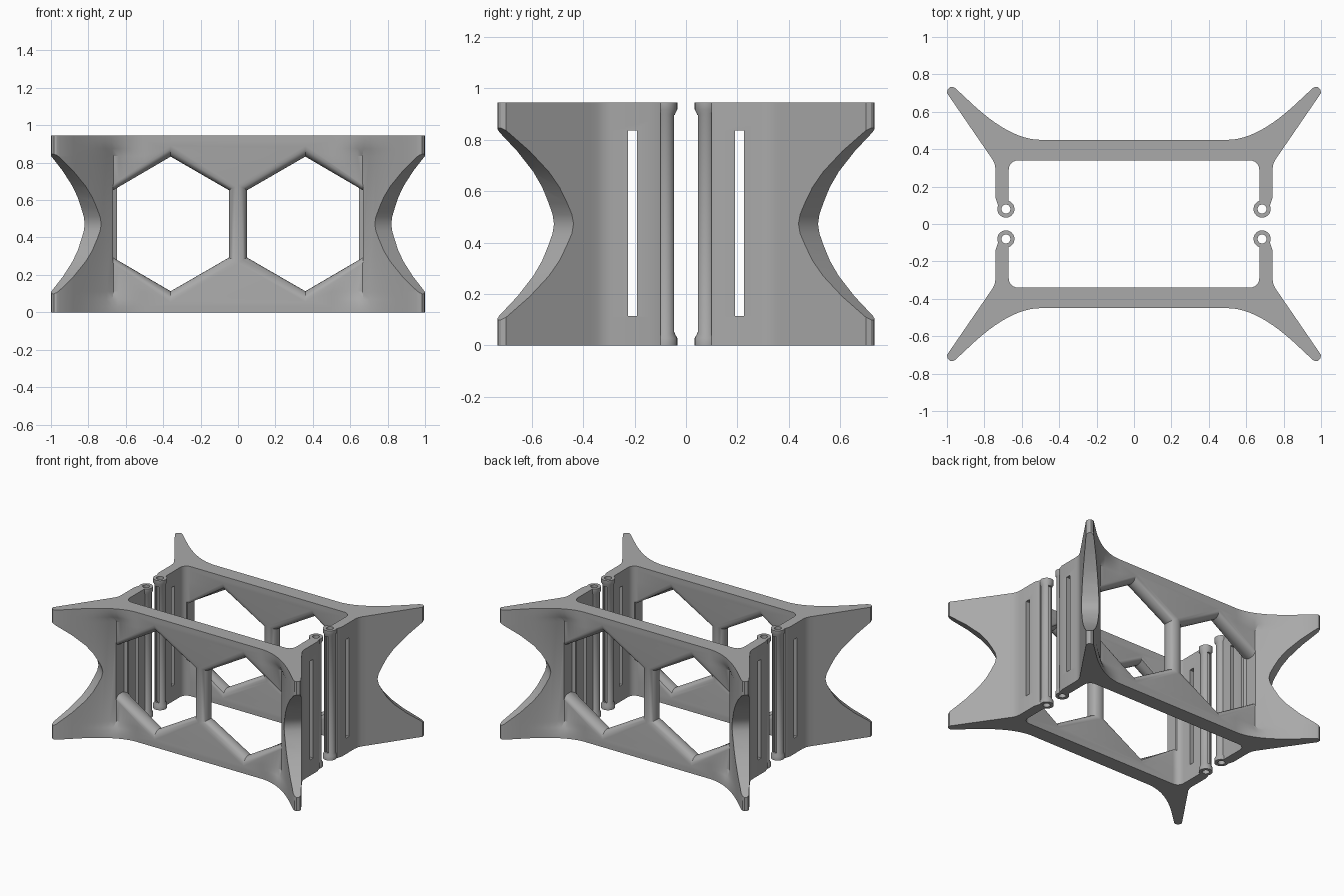
import bpy, bmesh, math
from mathutils import Vector

if "Cube" in bpy.data.objects:
    bpy.data.objects.remove(bpy.data.objects["Cube"])

H = 0.945
grey = bpy.data.materials.new("grey")
grey.diffuse_color = (0.40, 0.40, 0.40, 1)
grey.use_nodes = True
grey.node_tree.nodes["Principled BSDF"].inputs["Base Color"].default_value = grey.diffuse_color


def loft(name, rings):
    """Closed solid through rings with equal point counts."""
    bm = bmesh.new()
    loops = [[bm.verts.new(p) for p in r] for r in rings]
    n = len(loops[0])
    for a, b in zip(loops, loops[1:]):
        for i in range(n):
            j = (i + 1) % n
            bm.faces.new((a[i], a[j], b[j], b[i]))
    bm.faces.new(loops[0][::-1])
    bm.faces.new(loops[-1])
    bmesh.ops.recalc_face_normals(bm, faces=bm.faces)
    me = bpy.data.meshes.new(name)
    bm.to_mesh(me)
    bm.free()
    ob = bpy.data.objects.new(name, me)
    bpy.context.collection.objects.link(ob)
    return ob


def boolean(target, tool, op):
    m = target.modifiers.new(op, 'BOOLEAN')
    m.operation, m.object, m.solver = op, tool, 'EXACT'
    bpy.context.view_layer.objects.active = target
    bpy.ops.object.modifier_apply(modifier=m.name)
    bpy.data.objects.remove(tool)


def box(name, x0, x1, y0, y1, z0, z1):
    return loft(name, [[(x0, y0, z), (x1, y0, z), (x1, y1, z), (x0, y1, z)] for z in (z0, z1)])


def lathe(name, cx, cy, prof, n=24):
    return loft(name, [[(cx + r * math.cos(2 * math.pi * i / n),
                         cy + r * math.sin(2 * math.pi * i / n), z)
                        for i in range(n)] for r, z in prof])


# frame outline: wall, corner fillet, fin, hinge arm
def outline(z, fillet):
    A, C, B = Vector((0.50, 0.45)), Vector((0.665, 0.45)), Vector((0.88, 0.656))
    half = []
    for i in range(13):
        t = i / 12
        curve = A * (1 - t) ** 2 + C * 2 * t * (1 - t) + B * t * t
        sharp = A.lerp(C, 2 * t) if t <= 0.5 else C.lerp(B, 2 * t - 1)
        half.append(tuple(sharp.lerp(curve, fillet)))
    half += [(0.955, 0.726), (0.970, 0.733), (0.985, 0.731), (0.996, 0.720), (1.0, 0.70),
             (0.775, 0.372), (0.755, 0.343), (0.744, 0.318), (0.74, 0.29),
             (0.74, 0.14), (0.727, 0.10), (0.67, 0.10)]
    half += [(0.62 + 0.05 * math.cos(a * math.pi / 12), 0.29 + 0.05 * math.sin(a * math.pi / 12))
             for a in range(7)]
    pts = half + [(-x, y) for x, y in reversed(half)]
    return [(x, y, z) for x, y in pts]


levels = [(0, 1), (0.03, 0.9), (0.07, 0.55), (0.11, 0), (0.835, 0), (0.875, 0.55), (0.915, 0.9), (H, 1)]
frame = loft("back_frame", [outline(z, f) for z, f in levels])


# hexagonal window with rounded rims
def window(side):
    R0, r = 0.36, 0.05
    steps = [(0.27, r)]
    steps += [(0.39 - r * math.sin(a), r * (1 - math.cos(a)))
              for a in [math.pi / 2 * k / 5 for k in range(5, -1, -1)]]
    steps += [(0.40 + r * math.sin(a), r * (1 - math.cos(a)))
              for a in [math.pi / 2 * k / 5 for k in range(6)]]
    steps += [(0.56, r)]
    rings = []
    for y, grow in steps:
        R = R0 + grow / math.cos(math.pi / 6)
        limit = 0.668 if y > 0.36 else 0.648
        rings.append([(side * min(0.36 + R * math.sin(k * math.pi / 3), limit), y,
                       H / 2 + R * math.cos(k * math.pi / 3)) for k in range(6)])
    return loft("window_cutter", rings)


# rounded V notch across the fin end
def notch(side):
    upper = [(-0.12, 0.925), (0, 0.835), (0.11, 0.755), (0.20, 0.675), (0.25, 0.615),
             (0.285, 0.555), (0.308, 0.51), (0.316, 0.4725)]
    prof = upper + [(d, H - z) for d, z in reversed(upper[:-1])]
    u, v, o = Vector((0.65, 0.756)), Vector((0.756, -0.65)), Vector((0.972, 0.722))
    rings = []
    for w in (-0.2, 0.2):
        pts = [o - u * d + v * w for d, _ in prof]
        rings.append([(side * p.x, p.y, z) for p, (_, z) in zip(pts, prof)])
    return loft("notch_cutter", rings)


for s in (1, -1):
    cx, cy = s * 0.685, 0.08
    boolean(frame, window(s), 'DIFFERENCE')
    boolean(frame, notch(s), 'DIFFERENCE')
    # long slot through the arm
    xs = sorted((s * 0.6, s * 0.8))
    boolean(frame, box("slot_cutter", *xs, 0.19, 0.225, 0.115, 0.835), 'DIFFERENCE')
    # hinge barrel with full-size end collars
    boolean(frame, lathe("barrel", cx, cy, [(0.046, 0), (0.046, 0.028), (0.037, 0.045),
            (0.037, H - 0.045), (0.046, H - 0.028), (0.046, H)]), 'UNION')
    # pin bore and the open channel along it
    boolean(frame, lathe("bore_cutter", cx, cy, [(0.024, -0.1), (0.024, H + 0.1)]), 'DIFFERENCE')
    boolean(frame, box("channel_cutter", cx - 0.014, cx + 0.014, 0, cy, 0.05, H - 0.05), 'DIFFERENCE')

frame.data.materials.clear()
frame.data.materials.append(grey)
for p in frame.data.polygons:
    p.material_index = 0
bpy.ops.object.select_all(action='DESELECT')
frame.select_set(True)
bpy.context.view_layer.objects.active = frame
bpy.ops.object.shade_smooth_by_angle(angle=math.radians(30))

# matching frame facing the other way
front = bpy.data.objects.new("front_frame", frame.data)
front.rotation_euler.z = math.pi
bpy.context.collection.objects.link(front)
